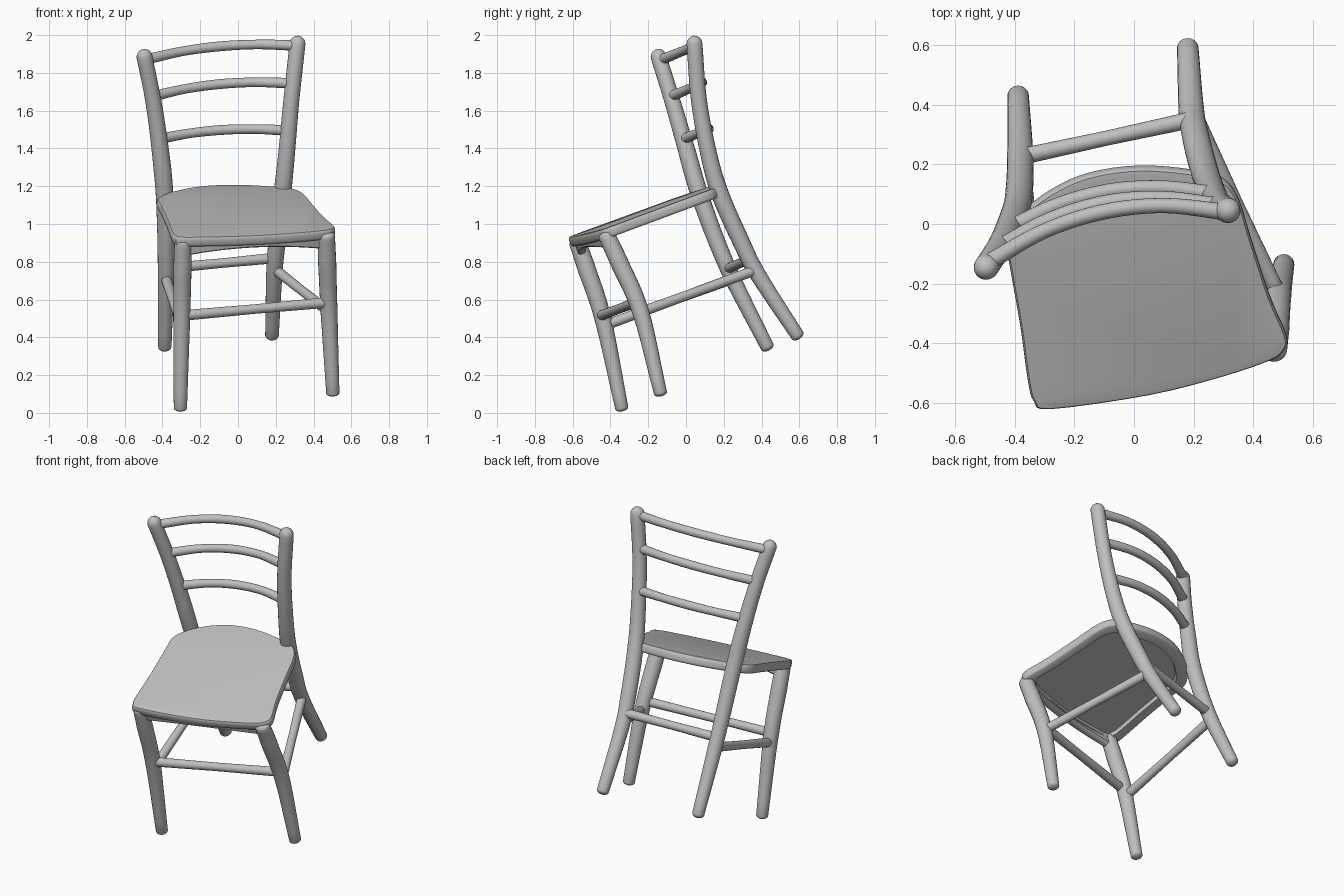
import bpy, bmesh, math
from mathutils import Vector

if "Cube" in bpy.data.objects:
    bpy.data.objects.remove(bpy.data.objects["Cube"])

grey = bpy.data.materials.new("plain grey")
grey.diffuse_color = (0.52, 0.52, 0.52, 1)
grey.use_nodes = True
grey.node_tree.nodes["Principled BSDF"].inputs["Base Color"].default_value = grey.diffuse_color


def loft(name, rings):
    """Skin a list of equal-length closed rings and cap both ends."""
    bm = bmesh.new()
    vs = [[bm.verts.new(p) for p in ring] for ring in rings]
    n = len(vs[0])
    for a, b in zip(vs, vs[1:]):
        for i in range(n):
            j = (i + 1) % n
            bm.faces.new((a[i], a[j], b[j], b[i]))
    bm.faces.new(vs[0])
    bm.faces.new(vs[-1])
    bmesh.ops.recalc_face_normals(bm, faces=bm.faces)
    me = bpy.data.meshes.new(name)
    bm.to_mesh(me)
    bm.free()
    me.materials.append(grey)
    ob = bpy.data.objects.new(name, me)
    bpy.context.collection.objects.link(ob)
    bpy.ops.object.select_all(action='DESELECT')
    ob.select_set(True)
    bpy.context.view_layer.objects.active = ob
    bpy.ops.object.shade_smooth_by_angle(angle=math.radians(40))
    return ob


def spline(pts, steps, closed=False):
    """Catmull-Rom curve through the points."""
    p = [Vector(q) for q in pts]
    if closed:
        p = [p[-1]] + p + [p[0], p[1]]
    else:
        p = [2 * p[0] - p[1]] + p + [2 * p[-1] - p[-2]]
    out = []
    for a, b, c, d in zip(p, p[1:], p[2:], p[3:]):
        for k in range(steps):
            t = k / steps
            out.append(0.5 * (2 * b + (c - a) * t + (2 * a - 5 * b + 4 * c - d) * t * t
                              + (3 * b - a - 3 * c + d) * t ** 3))
    if not closed:
        out.append(p[-2])
    return out


def tube(name, pts, radii, caps=(0.5, 0.5), sides=20):
    """Round bar along a smooth path; radii are spread along it, ends rounded."""
    path = spline(pts, 6)
    n = len(path) - 1
    span = path[-1] - path[0]
    axis = min(range(3), key=lambda i: abs(span[i]))
    ref = Vector([float(i == axis) for i in range(3)])
    stations = []
    for i, p in enumerate(path):
        f = i / n * (len(radii) - 1)
        k = min(int(f), len(radii) - 2)
        r = radii[k] + (radii[k + 1] - radii[k]) * (f - k)
        t = (path[min(i + 1, n)] - path[max(i - 1, 0)]).normalized()
        stations.append((p, t, r))

    def cap(station, sign, h):
        p, t, r = station
        angles = [math.radians(a) for a in (22, 45, 66, 82)]
        return [(p + t * sign * r * h * math.sin(a), t, r * math.cos(a)) for a in angles]

    full = cap(stations[0], -1, caps[0])[::-1] + stations + cap(stations[-1], 1, caps[1])
    rings = []
    for p, t, r in full:
        u = t.cross(ref).normalized()
        v = t.cross(u)
        rings.append([p + r * (u * math.cos(a) + v * math.sin(a))
                      for a in (2 * math.pi * k / sides for k in range(sides))])
    return loft(name, rings)


# Back posts, which run down into the rear legs
post_r = (0.042, 0.042, 0.044, 0.047, 0.046, 0.043, 0.036)
tube("left_back_post", [(-.495, -.145, 1.885), (-.45, -.075, 1.66), (-.415, -.005, 1.42),
     (-.388, .077, 1.14), (-.381, .22, .77), (-.388, .43, .35)], post_r, (1, .6))
tube("right_back_post", [(.315, .045, 1.955), (.283, .068, 1.66), (.258, .118, 1.38),
     (.235, .18, 1.16), (.207, .29, .91), (.192, .382, .73), (.18, .59, .41)], post_r, (1, .6))

# Front legs
leg_r = (0.045, 0.048, 0.045, 0.035)
tube("left_front_leg", [(-.292, -.575, .905), (-.294, -.525, .76), (-.298, -.44, .50),
     (-.305, -.34, .025)], leg_r)
tube("right_front_leg", [(.468, -.42, .94), (.472, -.355, .80), (.482, -.24, .535),
     (.502, -.135, .105)], leg_r)

# Bowed back slats: left end, right end, backward bow
slats = {"top": ((-.49, -.13, 1.87), (.31, .04, 1.945), .09),
         "middle": ((-.455, -.08, 1.675), (.287, .06, 1.745), .085),
         "lower": ((-.418, -.015, 1.45), (.265, .10, 1.495), .07)}
for key, (a, b, bow) in slats.items():
    a, b = Vector(a), Vector(b)
    back = Vector((-.15, .95, .36)) * bow
    path = [a.lerp(b, t) + back * (4 * t * (1 - t)) for t in (0, .25, .5, .75, 1)]
    tube(key + "_back_slat", path, (.028, .025, .026, .025, .028))

# Stretchers between the legs
stretchers = {"front": ((-.296, -.45, .515), (.48, -.265, .585)),
              "rear": ((-.38, .225, .765), (.197, .35, .82)),
              "left": ((-.30, -.425, .465), (-.381, .245, .71)),
              "right": ((.482, -.235, .535), (.195, .38, .76))}
for key, (a, b) in stretchers.items():
    tube(key + "_stretcher", [a, Vector(a).lerp(Vector(b), .5), b], (.028, .025, .028))

# Seat: shaped outline on a tilted plane, rounded edge, recessed underside
outline = [(-.28, -.625), (.05, -.578), (.30, -.515), (.46, -.46), (.505, -.425), (.51, -.38),
           (.455, -.25), (.39, -.05), (.352, .07), (.30, .14), (.20, .168), (.02, .182),
           (-.15, .158), (-.28, .10), (-.38, .02), (-.428, -.06), (-.415, -.15),
           (-.38, -.35), (-.355, -.53), (-.335, -.60)]
down = -Vector((.03, -.36, 1)).normalized()


def seat_point(x, y):
    return Vector((x, y, 1.147 - .03 * x + .36 * y))


edge = [seat_point(p.x, p.y) for p in spline([(x, y, 0) for x, y in outline], 4, True)]
middle = seat_point(.04, -.21)
profile = [(.94, 0), (.985, .003), (.996, .01), (1, .02), (1, .042), (.99, .052),
           (.975, .056), (.85, .056), (.845, .03)]
loft("seat", [[middle + (p - middle) * s + down * d for p in edge] for s, d in profile])

# Arched apron under the front edge
rings = []
for i in range(17):
    u = i / 8 - 1
    x = .09 + .38 * u
    y = -.485 + .085 * u - .04 * (1 - u * u) - .035
    depth = .075 + .045 * u * u
    f, b = seat_point(x, y), seat_point(x - .01, y + .04)
    rings.append([f + down * .03, f + down * (depth - .008), f.lerp(b, .25) + down * depth,
                  f.lerp(b, .75) + down * depth, b + down * (depth - .008), b + down * .03])
loft("front_apron", rings)
